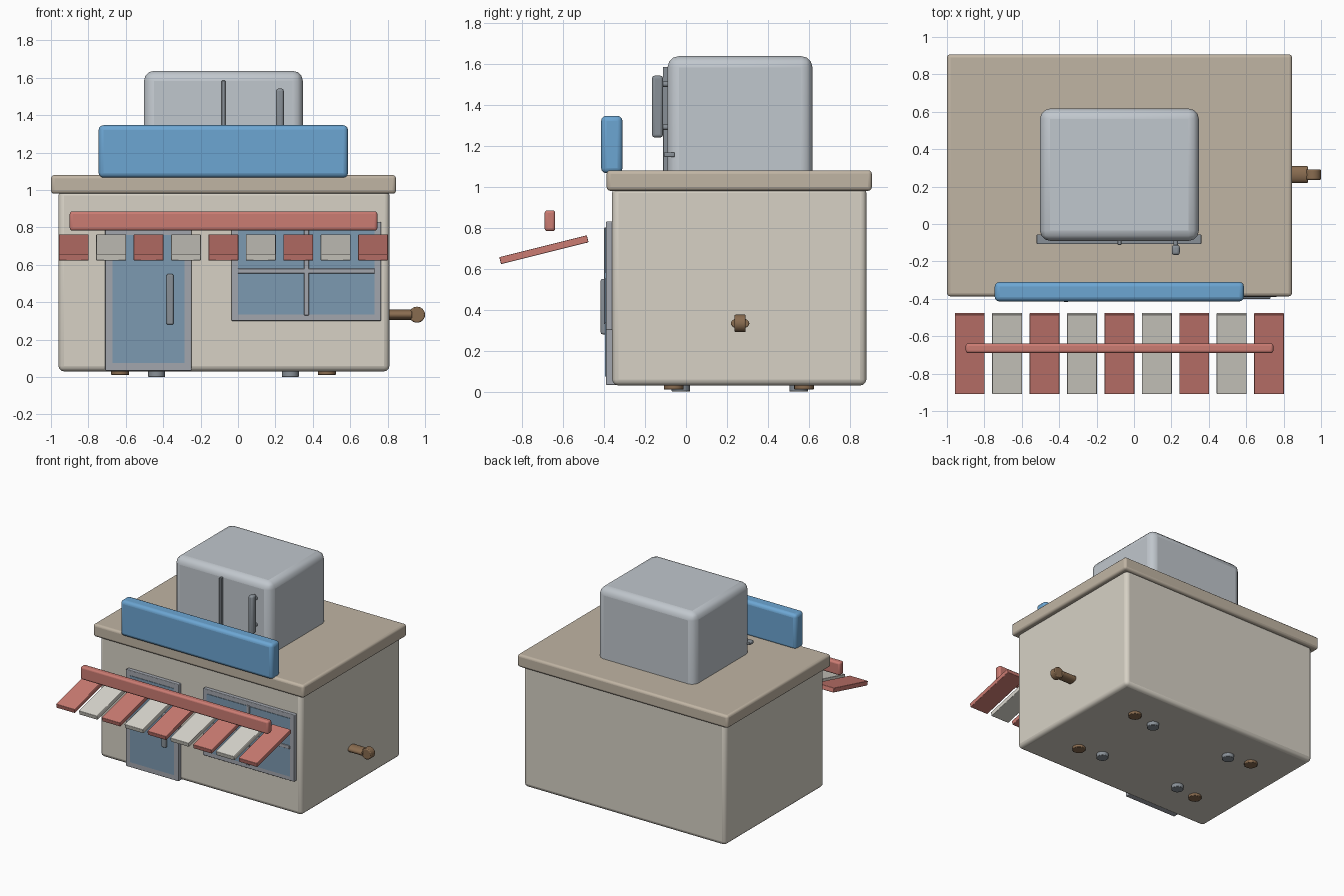
import bpy
from math import radians, pi

if "Cube" in bpy.data.objects:
    bpy.data.objects.remove(bpy.data.objects["Cube"])


def material(name, rgb):
    m = bpy.data.materials.new(name)
    m.diffuse_color = (*rgb, 1)
    m.use_nodes = True
    m.node_tree.nodes["Principled BSDF"].inputs["Base Color"].default_value = m.diffuse_color
    return m


WALL = material("wall", (0.68, 0.64, 0.56))
ROOF = material("roof", (0.53, 0.46, 0.37))
CABINET = material("cabinet", (0.53, 0.57, 0.61))
BLUE = material("blue", (0.15, 0.38, 0.65))
RED = material("red", (0.60, 0.20, 0.17))
WHITE = material("white", (0.70, 0.68, 0.62))
BROWN = material("brown", (0.25, 0.15, 0.08))
METAL = material("metal", (0.25, 0.28, 0.31))
FRAME = material("frame", (0.36, 0.38, 0.42))
GLASS = material("glass", (0.20, 0.32, 0.44))


def finish(ob, name, mat, bevel, segments=3):
    ob.name = name
    ob.data.materials.append(mat)
    if bevel:
        mod = ob.modifiers.new("bevel", "BEVEL")
        mod.width, mod.segments = bevel, segments
    bpy.ops.object.shade_smooth_by_angle(angle=radians(35))
    return ob


def box(name, x, y, z, mat, bevel=0.0, tilt=0.0):
    """Box given by its (min, max) range on each axis."""
    bpy.ops.mesh.primitive_cube_add(
        size=1, location=[sum(r) / 2 for r in (x, y, z)])
    ob = bpy.context.object
    ob.scale = [r[1] - r[0] for r in (x, y, z)]
    bpy.ops.object.transform_apply(location=False, rotation=False, scale=True)
    ob.rotation_euler.x = tilt
    return finish(ob, name, mat, bevel)


def cylinder(name, loc, radius, depth, mat, rot=(0, 0, 0), bevel=0.0, squash=1.0):
    bpy.ops.mesh.primitive_cylinder_add(
        vertices=24, radius=radius, depth=depth, location=loc, rotation=rot)
    ob = bpy.context.object
    ob.scale.x = squash
    bpy.ops.object.transform_apply(location=False, rotation=False, scale=True)
    return finish(ob, name, mat, bevel, 2)


# Building and roof slab
box("walls", (-0.96, 0.81), (-0.36, 0.88), (0.03, 1.0), WALL, 0.03)
box("roof_slab", (-1.0, 0.845), (-0.387, 0.907), (0.98, 1.08), ROOF, 0.018)

# Tall cabinet passing through the roof
box("cabinet", (-0.503, 0.347), (-0.09, 0.617), (0.035, 1.637), CABINET, 0.055)
box("cabinet_door_gap", (-0.088, -0.068), (-0.112, -0.07), (0.3, 1.585), METAL, 0.004)
box("cabinet_shelf_trim", (-0.52, 0.36), (-0.108, -0.055), (1.145, 1.167), METAL, 0.005)
box("cabinet_handle", (0.202, 0.245), (-0.166, -0.112), (1.24, 1.542), METAL, 0.014)
for z in (1.29, 1.5):
    cylinder("cabinet_handle_mount", (0.223, -0.1, z), 0.013, 0.05, METAL, (pi / 2, 0, 0))

# Sign board
box("sign_board", (-0.745, 0.588), (-0.414, -0.31), (1.066, 1.346), BLUE, 0.025)

# Awning: rail and tilted slats in alternating colours
box("awning_rail", (-0.90, 0.745), (-0.69, -0.638), (0.783, 0.885), RED, 0.014)
for i in range(9):
    x = -0.878 + 0.2 * i
    box("awning_slat", (x - 0.08, x + 0.08), (-0.913, -0.473), (0.675, 0.71),
        WHITE if i % 2 else RED, 0.004, radians(14))

# Door
box("door_frame", (-0.71, -0.248), (-0.39, -0.34), (0.033, 0.80), FRAME, 0.005)
box("door_glass", (-0.67, -0.286), (-0.394, -0.37), (0.075, 0.76), GLASS)
box("door_handle", (-0.382, -0.345), (-0.416, -0.385), (0.28, 0.55), METAL, 0.008)

# Window with crossing bars
box("window_frame", (-0.035, 0.765), (-0.39, -0.34), (0.30, 0.83), FRAME, 0.005)
box("window_glass", (0.0, 0.73), (-0.394, -0.37), (0.335, 0.795), GLASS)
box("window_upright", (0.353, 0.379), (-0.4, -0.37), (0.33, 0.80), FRAME, 0.003)
box("window_crossbar", (0.0, 0.73), (-0.4, -0.37), (0.554, 0.58), FRAME, 0.003)

# Side lever with round end knob
cylinder("lever_arm", (0.86, 0.264, 0.333), 0.045, 0.14, BROWN, (0, pi / 2, 0), 0.005, 0.6)
cylinder("lever_knob", (0.957, 0.264, 0.333), 0.043, 0.055, BROWN, (pi / 2, 0, 0), 0.006)

# Feet: outer brown set and inner metal set
for x in (-0.63, 0.475):
    for y in (-0.06, 0.576):
        cylinder("outer_foot", (x, y, 0.028), 0.048, 0.036, BROWN, bevel=0.004)
for x in (-0.435, 0.28):
    for y in (-0.025, 0.55):
        cylinder("inner_foot", (x, y, 0.02), 0.045, 0.04, METAL, bevel=0.004)
